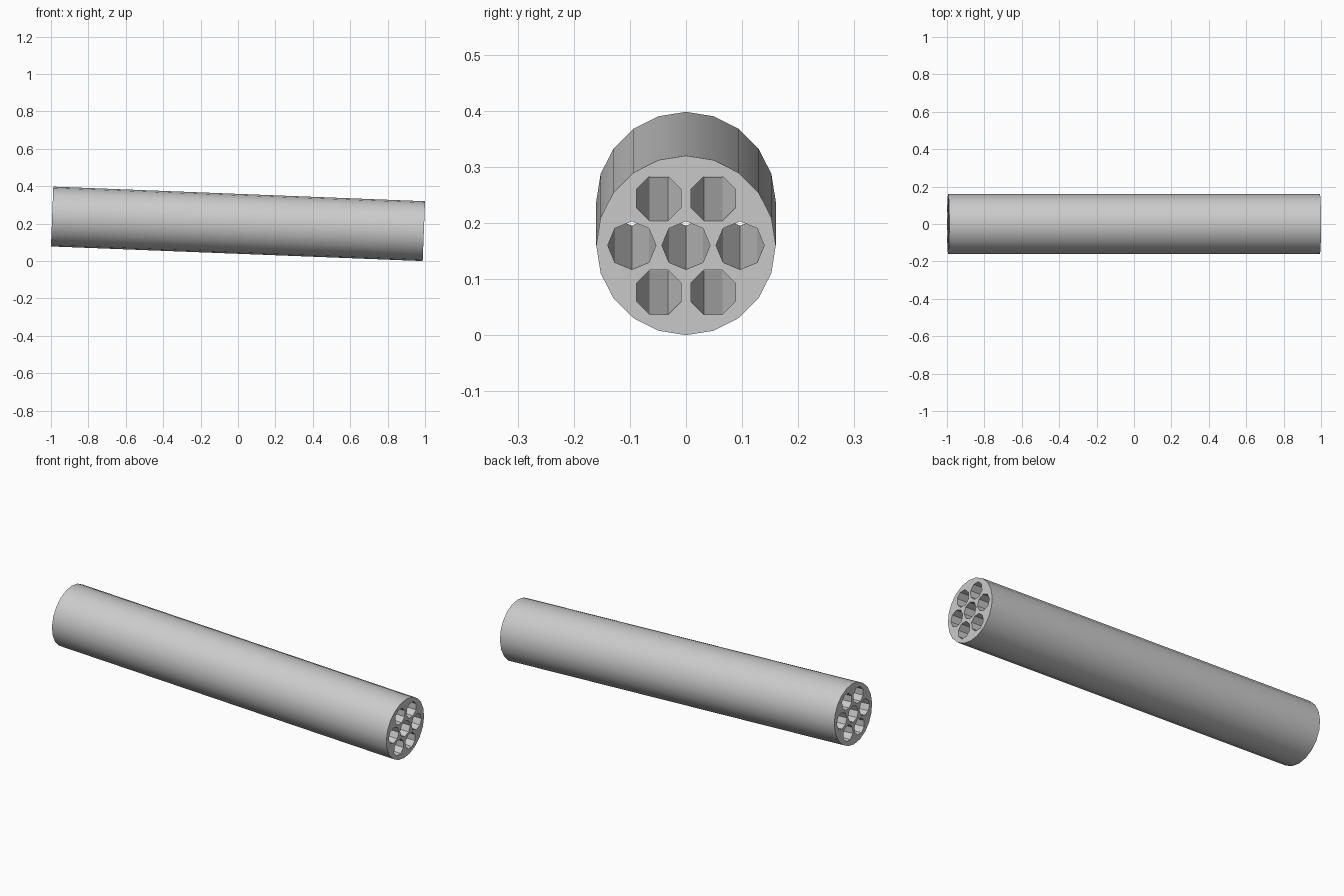
import bpy, bmesh
from math import sin, cos, pi, radians
from mathutils import Matrix

if "Cube" in bpy.data.objects:
    bpy.data.objects.remove(bpy.data.objects["Cube"])

R, HOLE_R, RING_R = 0.16, 0.043, 0.0965
TILT = radians(2.25)
L = (2 - 2 * R * sin(TILT)) / cos(TILT)

bm = bmesh.new()


def ring(cy, cz, radius, sides, start):
    """Closed loop of edges in the end plane."""
    vs = [bm.verts.new((-L / 2,
                        cy + radius * cos(start + 2 * pi * i / sides),
                        cz + radius * sin(start + 2 * pi * i / sides)))
          for i in range(sides)]
    return [bm.edges.new((vs[i], vs[(i + 1) % sides])) for i in range(sides)]


# End face outline: outer wall, centre bore and six bores around it
edges = ring(0, 0, R, 20, pi / 2)
edges += ring(0, 0, HOLE_R, 8, 0)
for k in range(6):
    a = k * pi / 3
    start = 0 if k % 3 == 0 else pi / 8
    edges += ring(RING_R * cos(a), RING_R * sin(a), HOLE_R, 8, start)
bmesh.ops.triangle_fill(bm, edges=edges, use_beauty=True, normal=(-1, 0, 0))

# Extrude along the length so every bore runs right through
ext = bmesh.ops.extrude_face_region(bm, geom=bm.faces[:], use_keep_orig=True)
moved = [g for g in ext["geom"] if isinstance(g, bmesh.types.BMVert)]
bmesh.ops.translate(bm, verts=moved, vec=(L, 0, 0))
bmesh.ops.recalc_face_normals(bm, faces=bm.faces[:])

# Tilt nose down and rest on the ground
bm.transform(Matrix.Translation((0, 0, L / 2 * sin(TILT) + R * cos(TILT)))
             @ Matrix.Rotation(TILT, 4, 'Y'))

mesh = bpy.data.meshes.new("launch_tube")
bm.to_mesh(mesh)
bm.free()
obj = bpy.data.objects.new("launch_tube", mesh)
bpy.context.collection.objects.link(obj)
bpy.context.view_layer.objects.active = obj
obj.select_set(True)
bpy.ops.object.shade_smooth_by_angle(angle=radians(30))
